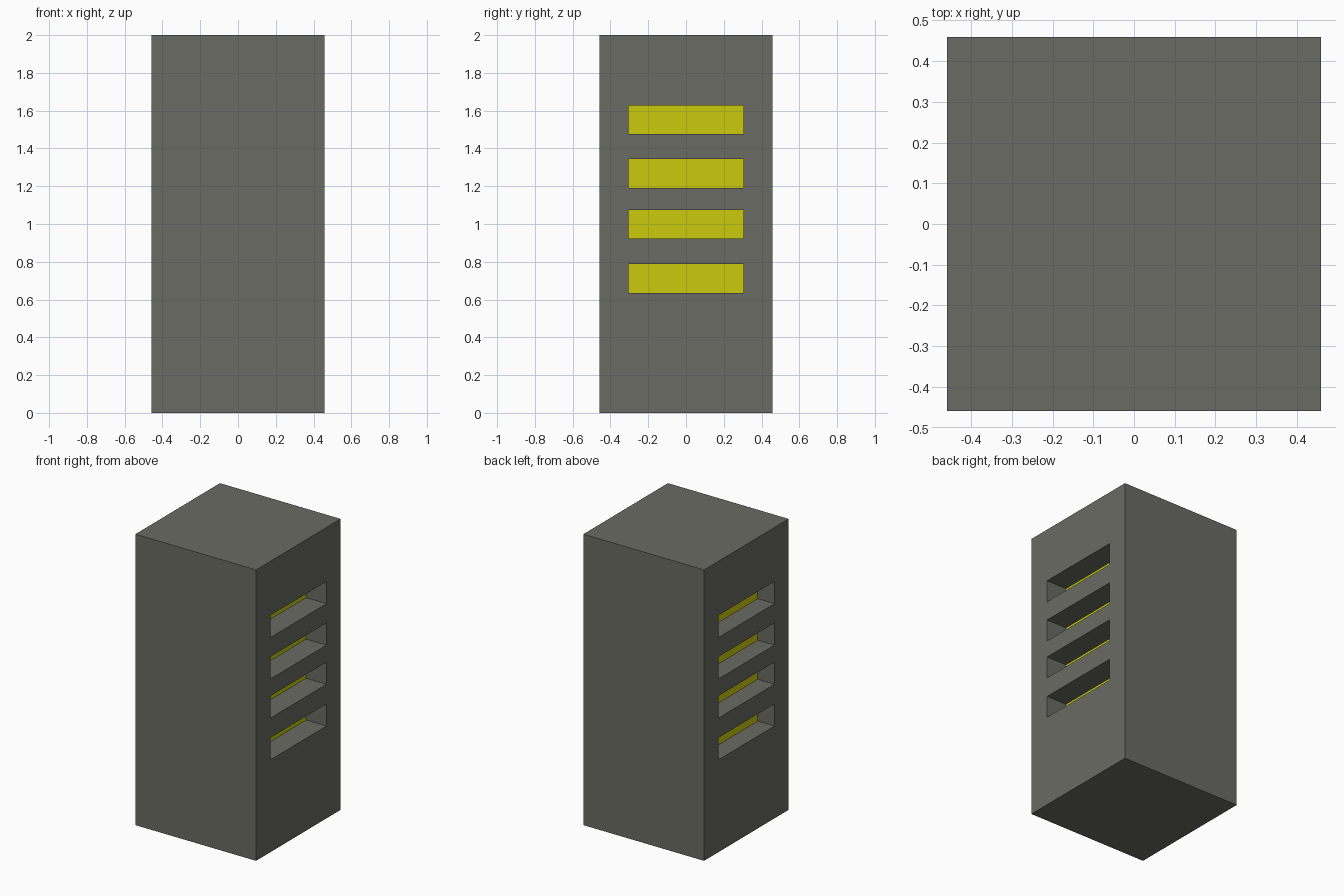
import bpy, bmesh
from mathutils import Matrix, Vector

if "Cube" in bpy.data.objects:
    bpy.data.objects.remove(bpy.data.objects["Cube"])

HALF, HEIGHT = 0.459, 2.0
SLOT_W, SLOT_H, PANEL_T = 0.61, 0.152, 0.02
SLOT_Z = [0.711, 0.998, 1.267, 1.552]
SIDES = [("right", 1, 0.155), ("left", -1, 0.127)]   # name, direction, recess depth


def material(name, color):
    mat = bpy.data.materials.new(name)
    mat.diffuse_color = (*color, 1)
    mat.use_nodes = True
    mat.node_tree.nodes["Principled BSDF"].inputs["Base Color"].default_value = mat.diffuse_color
    return mat


def boxes(name, items, mat=None):
    """One object made of boxes given as (centre, size)."""
    bm = bmesh.new()
    for centre, size in items:
        m = Matrix.Translation(centre) @ Matrix.Diagonal(Vector((*size, 1)))
        bmesh.ops.create_cube(bm, size=1, matrix=m)
    mesh = bpy.data.meshes.new(name)
    bm.to_mesh(mesh)
    bm.free()
    obj = bpy.data.objects.new(name, mesh)
    bpy.context.collection.objects.link(obj)
    if mat:
        mesh.materials.append(mat)
    return obj


def slots(inner, outer, sign):
    """Slot-shaped boxes between two x distances on one side."""
    return [((sign * (inner + outer) / 2, 0, z), (outer - inner, SLOT_W, SLOT_H))
            for z in SLOT_Z]


grey = material("dark_grey", (0.145, 0.147, 0.127))
yellow = material("yellow", (0.6, 0.6, 0.004))

# Tower block
body = boxes("tower_body", [((0, 0, HEIGHT / 2), (2 * HALF, 2 * HALF, HEIGHT))], grey)

# Recessed slots on the two sides
cuts = []
for name, sign, depth in SIDES:
    cuts += slots(HALF - depth - PANEL_T, HALF + 0.1, sign)
cutter = boxes("slot_cutter", cuts, grey)
cutter.hide_render = True
mod = body.modifiers.new("slots", "BOOLEAN")
mod.operation = "DIFFERENCE"
mod.solver = "EXACT"
mod.object = cutter
bpy.context.view_layer.objects.active = body
bpy.ops.object.modifier_apply(modifier=mod.name)
bpy.data.objects.remove(cutter)

# Yellow window panels at the back of the slots
for name, sign, depth in SIDES:
    boxes(name + "_window_panels", slots(HALF - depth - PANEL_T, HALF - depth, sign), yellow)
